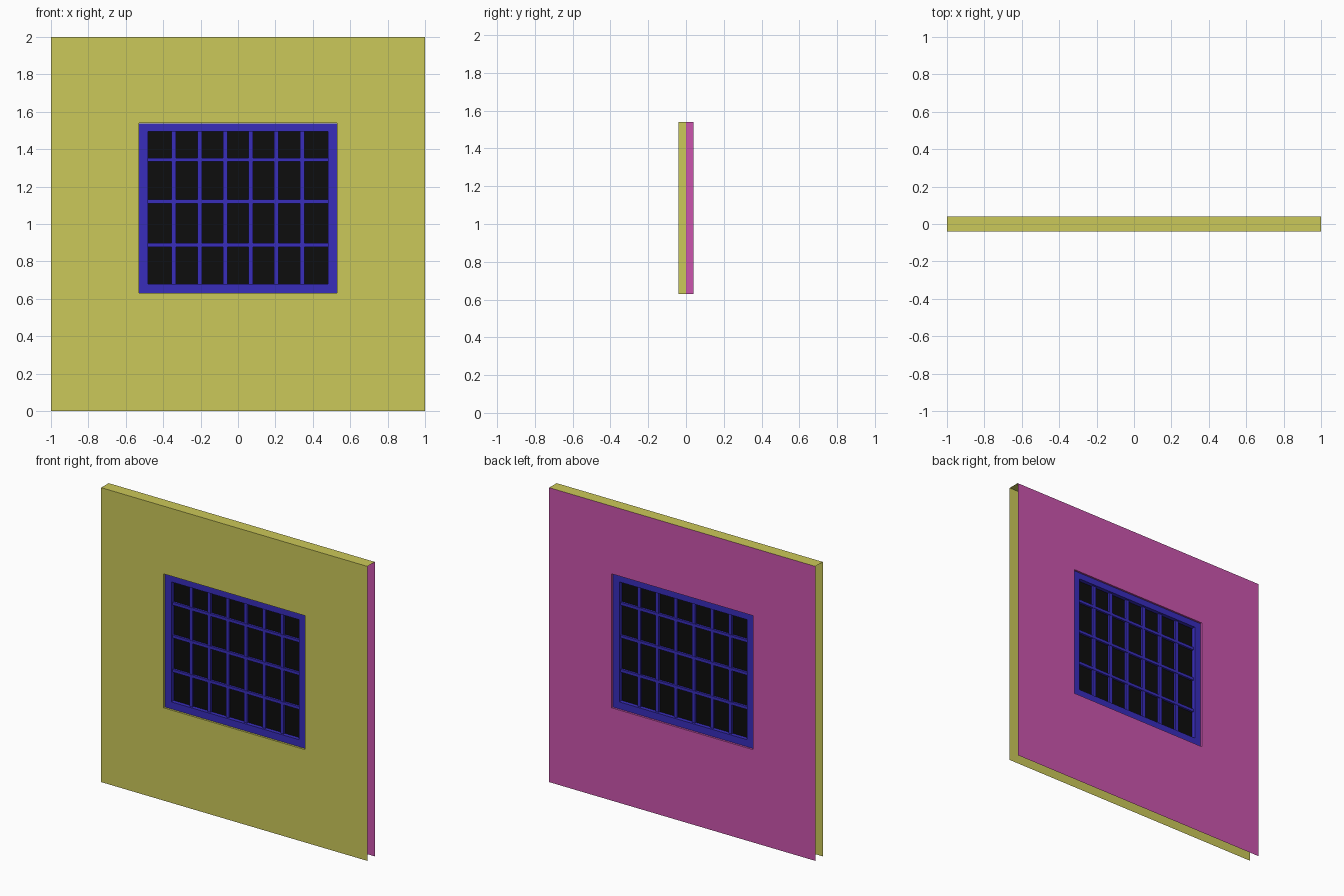
import bpy
import bmesh

cube = bpy.data.objects.get("Cube")
if cube:
    bpy.data.objects.remove(cube, do_unlink=True)


def material(name, colour):
    m = bpy.data.materials.new(name)
    m.use_nodes = True
    m.diffuse_color = (*colour, 1)
    m.node_tree.nodes["Principled BSDF"].inputs["Base Color"].default_value = (*colour, 1)
    return m


YELLOW = material("yellow wall", (0.60, 0.58, 0.10))
PINK = material("pink wall", (0.60, 0.09, 0.42))
BLUE = material("blue frame", (0.04, 0.026, 0.50))
BLACK = material("black glass", (0.004, 0.004, 0.004))

# Wall and opening sizes
W, H, D = 1.0, 2.0, 0.04
OX, OZ0, OZ1 = 0.53, 0.63, 1.54
IX, IZ0, IZ1 = 0.48, 0.68, 1.495


def finish(name, bm, mat):
    mesh = bpy.data.meshes.new(name)
    bm.to_mesh(mesh)
    bm.free()
    mesh.materials.append(mat)
    obj = bpy.data.objects.new(name, mesh)
    bpy.context.collection.objects.link(obj)
    return obj


def rectangle(bm, x, z0, z1, y):
    return [bm.verts.new(p) for p in ((-x, y, z0), (x, y, z0), (x, y, z1), (-x, y, z1))]


def bridge(bm, a, b):
    for i in range(4):
        j = (i + 1) % 4
        bm.faces.new((a[i], a[j], b[j], b[i]))


def wall_skin(name, side, mat, cap):
    # Sheet around the opening, with its half of the opening's lining
    bm = bmesh.new()
    outer = rectangle(bm, W, 0, H, side * D)
    hole = rectangle(bm, OX, OZ0, OZ1, side * D)
    middle = rectangle(bm, OX, OZ0, OZ1, 0)
    bridge(bm, outer, hole)
    bridge(bm, hole, middle)
    if cap:
        # Top edge; the ends and the bottom stay open
        back = [bm.verts.new((x, -side * D, H)) for x in (W, -W)]
        bm.faces.new((outer[3], outer[2], back[0], back[1]))
    if side > 0:
        bmesh.ops.reverse_faces(bm, faces=bm.faces)
    return finish(name, bm, mat)


def box(name, x0, x1, y, z0, z1, mat):
    bm = bmesh.new()
    bmesh.ops.create_cube(bm, size=1)
    for v in bm.verts:
        v.co = (x1 if v.co.x > 0 else x0, y if v.co.y > 0 else -y, z1 if v.co.z > 0 else z0)
    return finish(name, bm, mat)


wall_skin("front_wall", -1, YELLOW, True)
wall_skin("back_wall", 1, PINK, False)

# Window frame, set just inside the opening
bm = bmesh.new()
FY = 0.03
loops = [rectangle(bm, x, z0, z1, y) for x, z0, z1, y in (
    (OX - 0.002, OZ0 + 0.002, OZ1 - 0.002, -FY), (IX, IZ0, IZ1, -FY),
    (IX, IZ0, IZ1, FY), (OX - 0.002, OZ0 + 0.002, OZ1 - 0.002, FY))]
for i in range(4):
    bridge(bm, loops[i], loops[(i + 1) % 4])
bmesh.ops.recalc_face_normals(bm, faces=bm.faces)
finish("window_frame", bm, BLUE)

# Glass and glazing bars
box("window_glass", -IX, IX, 0.004, IZ0, IZ1, BLACK)
for i in range(1, 7):
    x = -IX + i * 2 * IX / 7
    box(f"vertical_bar_{i}", x - 0.012, x + 0.012, 0.016, IZ0, IZ1, BLUE)
for i, z in enumerate((0.888, 1.12, 1.343)):
    box(f"horizontal_bar_{i + 1}", -IX, IX, 0.018, z - 0.01, z + 0.01, BLUE)
